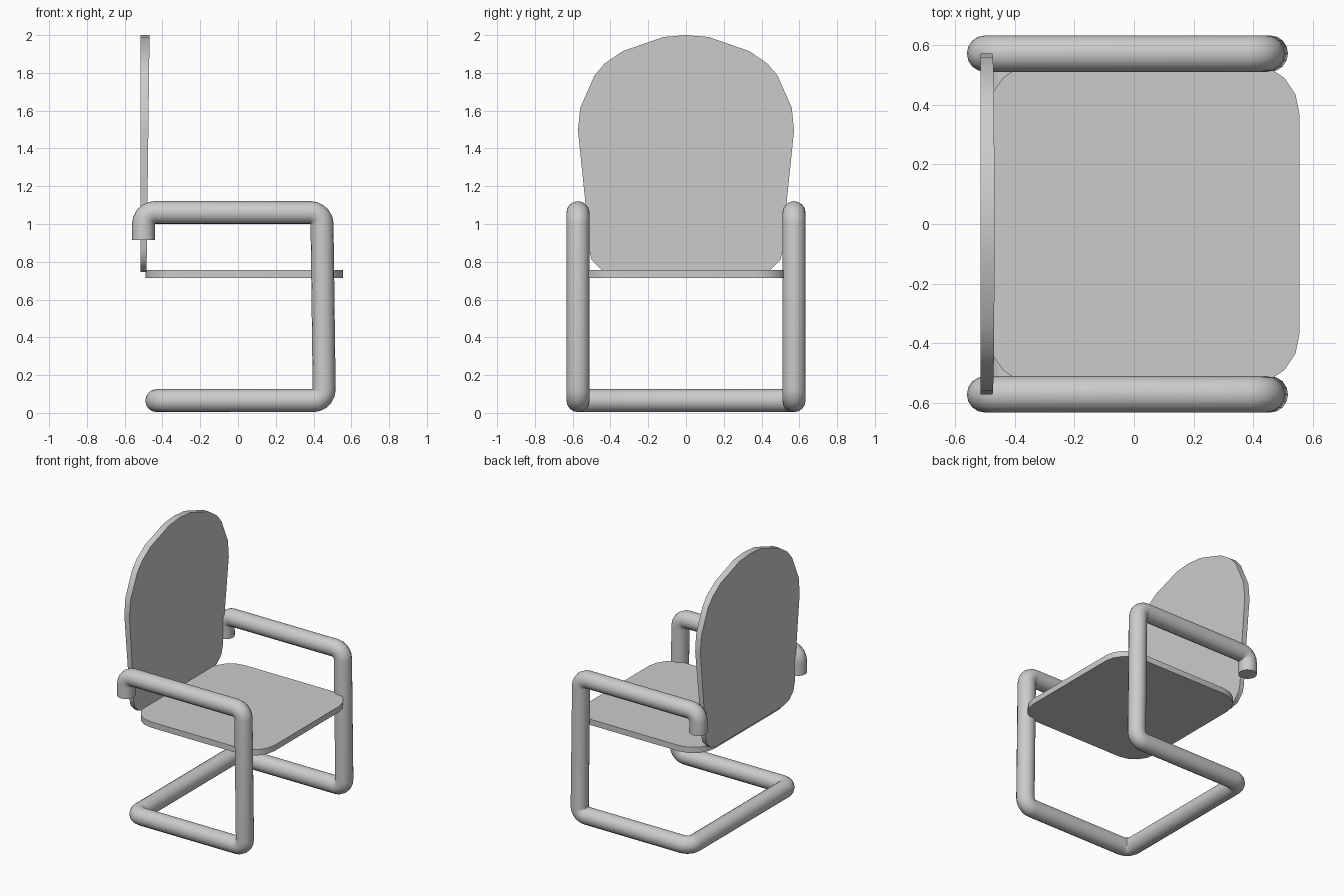
import bpy, bmesh, math
from mathutils import Vector

if "Cube" in bpy.data.objects:
    bpy.data.objects.remove(bpy.data.objects["Cube"])


def arc_corner(prev, cur, nxt, r, n):
    """Points of an arc of radius r that rounds a right-angled corner."""
    a = (prev - cur).normalized()
    b = (nxt - cur).normalized()
    centre = cur + (a + b) * r
    pts = []
    for i in range(n + 1):
        t = math.pi / 2 * i / n
        pts.append(centre - b * r * math.cos(t) - a * r * math.sin(t))
    return pts


def smooth(obj):
    bpy.ops.object.select_all(action='DESELECT')
    obj.select_set(True)
    bpy.context.view_layer.objects.active = obj
    bpy.ops.object.shade_smooth_by_angle(angle=math.radians(40))


def tube(name, points, radius, bend):
    pts = [Vector(p) for p in points]
    path = [pts[0]]
    for p, c, n in zip(pts, pts[1:], pts[2:]):
        path += arc_corner(p, c, n, bend, 5)
    path.append(pts[-1])
    cu = bpy.data.curves.new(name, 'CURVE')
    cu.dimensions = '3D'
    cu.bevel_depth = radius
    cu.bevel_resolution = 6
    cu.use_fill_caps = True
    sp = cu.splines.new('POLY')
    sp.points.add(len(path) - 1)
    for sp_pt, p in zip(sp.points, path):
        sp_pt.co = (*p, 1)
    obj = bpy.data.objects.new(name, cu)
    bpy.context.collection.objects.link(obj)
    bpy.ops.object.select_all(action='DESELECT')
    obj.select_set(True)
    bpy.context.view_layer.objects.active = obj
    bpy.ops.object.convert(target='MESH')
    obj = bpy.context.view_layer.objects.active
    smooth(obj)
    return obj


def plate(name, side_a, side_b):
    """Closed slab between two matching outlines."""
    bm = bmesh.new()
    a = [bm.verts.new(p) for p in side_a]
    b = [bm.verts.new(p) for p in side_b]
    bm.faces.new(a)
    bm.faces.new(b[::-1])
    n = len(a)
    for i in range(n):
        j = (i + 1) % n
        bm.faces.new((a[j], a[i], b[i], b[j]))
    bmesh.ops.recalc_face_normals(bm, faces=bm.faces)
    me = bpy.data.meshes.new(name)
    bm.to_mesh(me)
    bm.free()
    obj = bpy.data.objects.new(name, me)
    bpy.context.collection.objects.link(obj)
    smooth(obj)
    return obj


# Bent tube frame: arm, front upright and floor rail on each side, joined at the back
Y = 0.572
half = [(-0.50, Y, 0.915), (-0.50, Y, 1.06), (0.444, Y, 1.06),
        (0.457, Y, 0.065), (-0.43, Y, 0.065)]
other = [(x, -y, z) for x, y, z in reversed(half)]
tube("tube_frame", half + other, 0.061, 0.06)

# Seat: thin slab with rounded corners
r, x0, x1, w = 0.17, -0.49, 0.555, 0.54
outline = []
for k, (cx, cy) in enumerate([(x1 - r, w - r), (x0 + r, w - r),
                              (x0 + r, r - w), (x1 - r, r - w)]):
    for i in range(5):
        t = math.pi / 2 * (k + i / 4)
        outline.append((cx + r * math.cos(t), cy + r * math.sin(t)))
plate("seat", [(x, y, 0.715) for x, y in outline],
      [(x, y, 0.757) for x, y in outline])

# Backrest: tall rounded panel, slightly thinner at the bottom
right = [(0.12, 1.99), (0.335, 1.915), (0.43, 1.85), (0.485, 1.785),
         (0.56, 1.615), (0.572, 1.495), (0.533, 1.115), (0.515, 0.87),
         (0.50, 0.81), (0.45, 0.76), (0.39, 0.745)]
shape = [(0, 2.0)] + right + [(-y, z) for y, z in reversed(right)]
plate("backrest", [(-0.516, y, z) for y, z in shape],
      [(-0.484 + 0.0125 * (z - 0.745), y, z) for y, z in shape])
